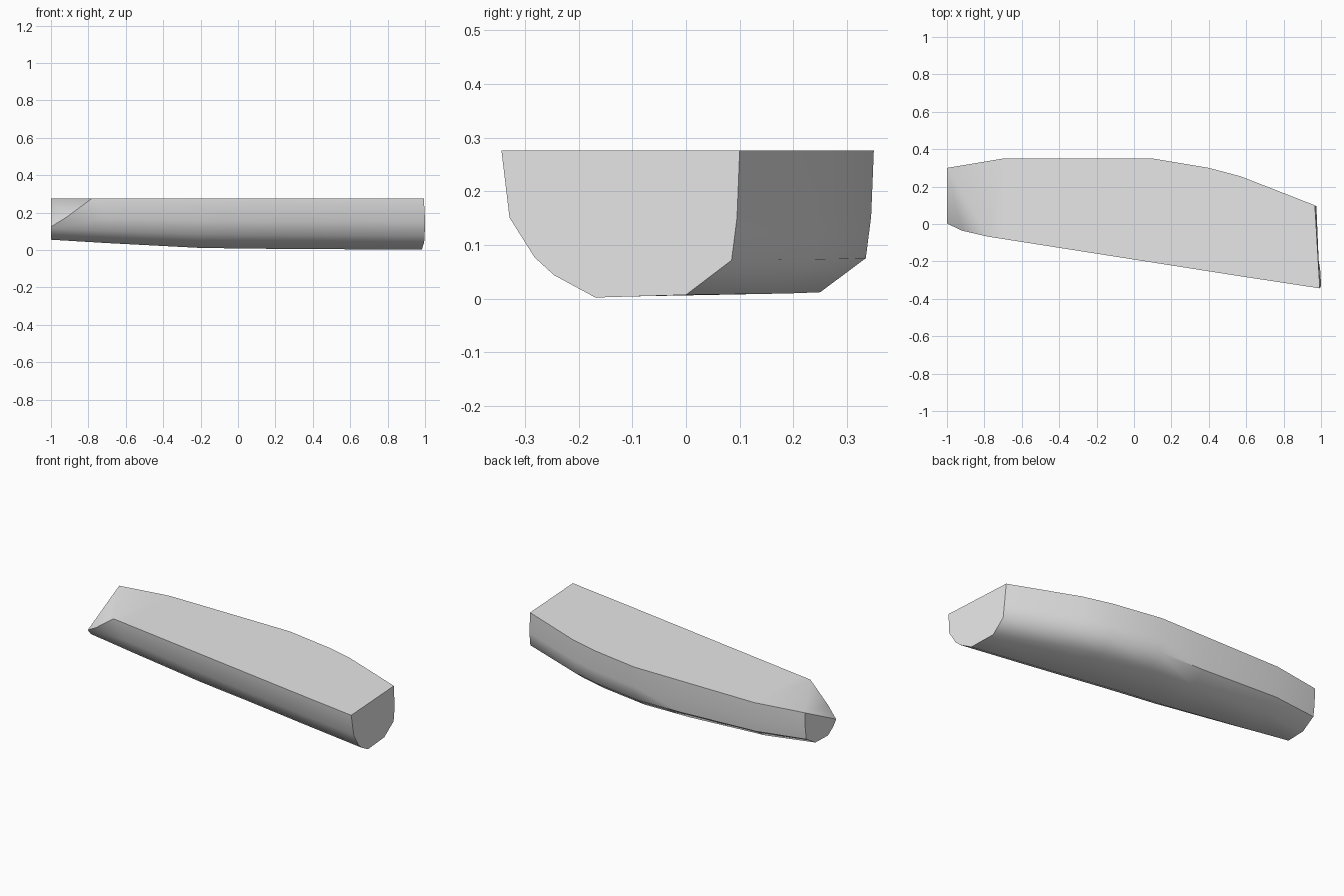
import bpy
import bmesh
from mathutils import Vector

if "Cube" in bpy.data.objects:
    bpy.data.objects.remove(bpy.data.objects["Cube"], do_unlink=True)

TOP = 0.276

# One colour for the whole body
grey = bpy.data.materials.new("light_grey")
grey.use_nodes = True
colour = (0.8, 0.8, 0.8, 1.0)
grey.diffuse_color = colour
grey.node_tree.nodes["Principled BSDF"].inputs["Base Color"].default_value = colour

# Stations along the body: x, back edge y, keel height, front rounding scale
stations = [
    (-1.0, 0.30, 0.055, 0.65),
    (-0.7, 0.35, 0.037, 0.75),
    (-0.2, 0.35, 0.011, 0.92),
    (0.1, 0.35, 0.007, 1.0),
    (0.4, 0.30, 0.005, 1.0),
    (0.57, 0.255, 0.004, 1.0),
    (0.98, 0.10, 0.002, 1.0),
]
# Cross-section: inset from the edge and height, on the front and back sides
front_profile = [(0, TOP), (0.015, 0.15), (0.062, 0.075), (0.098, 0.042), (0.175, 0)]
back_profile = [(0.10, 0.005), (0.015, 0.07), (0.005, 0.15), (0, TOP)]


def section(x, back, keel, scale):
    """Points round one station, from front top under the keel to back top."""
    front = -0.19 - 0.157 * x
    lift = (TOP - keel) / TOP
    points = [(front + d * scale, keel + z * lift) for d, z in front_profile]
    points += [(back - d, keel + z * lift) for d, z in back_profile]
    # The wide end is slightly skewed and bulged
    skew = -0.06 if x > 0.9 else 0.0
    bulge = 0.008 if x > 0.9 else 0.0
    return [Vector((x + skew * (y + 0.12) + (bulge if 0.03 < z < 0.2 else 0), y, z))
            for y, z in points]


# Loft the body through the stations
bm = bmesh.new()
rings = [[bm.verts.new(p) for p in section(*s)] for s in stations]
for a, b in zip(rings, rings[1:]):
    n = len(a)
    for i in range(n):
        j = (i + 1) % n
        bm.faces.new((a[i], a[j], b[j], b[i]))
bm.faces.new(rings[0])
bm.faces.new(list(reversed(rings[-1])))
bmesh.ops.recalc_face_normals(bm, faces=bm.faces[:])

# Slice the upper front corner off the narrow end
corner_back = Vector((-1.0, 0.30, TOP))
corner_front = Vector((-0.78, -0.068, TOP))
corner_low = Vector((-1.0, -0.025, 0.11))
normal = (corner_front - corner_back).cross(corner_low - corner_back).normalized()
if normal.z < 0:
    normal.negate()
cut = bmesh.ops.bisect_plane(bm, geom=bm.verts[:] + bm.edges[:] + bm.faces[:], dist=0.0005,
                             plane_co=corner_back, plane_no=normal, clear_outer=True)
bmesh.ops.holes_fill(bm, edges=[e for e in bm.edges if e.is_boundary], sides=0)
bmesh.ops.recalc_face_normals(bm, faces=bm.faces[:])

mesh = bpy.data.meshes.new("rounded_body")
bm.to_mesh(mesh)
bm.free()
mesh.materials.append(grey)
body = bpy.data.objects.new("rounded_body", mesh)
bpy.context.collection.objects.link(body)

# Smooth sides, crisp rim and ends
for o in bpy.context.selected_objects:
    o.select_set(False)
body.select_set(True)
bpy.context.view_layer.objects.active = body
bpy.ops.object.shade_smooth_by_angle(angle=0.8)
